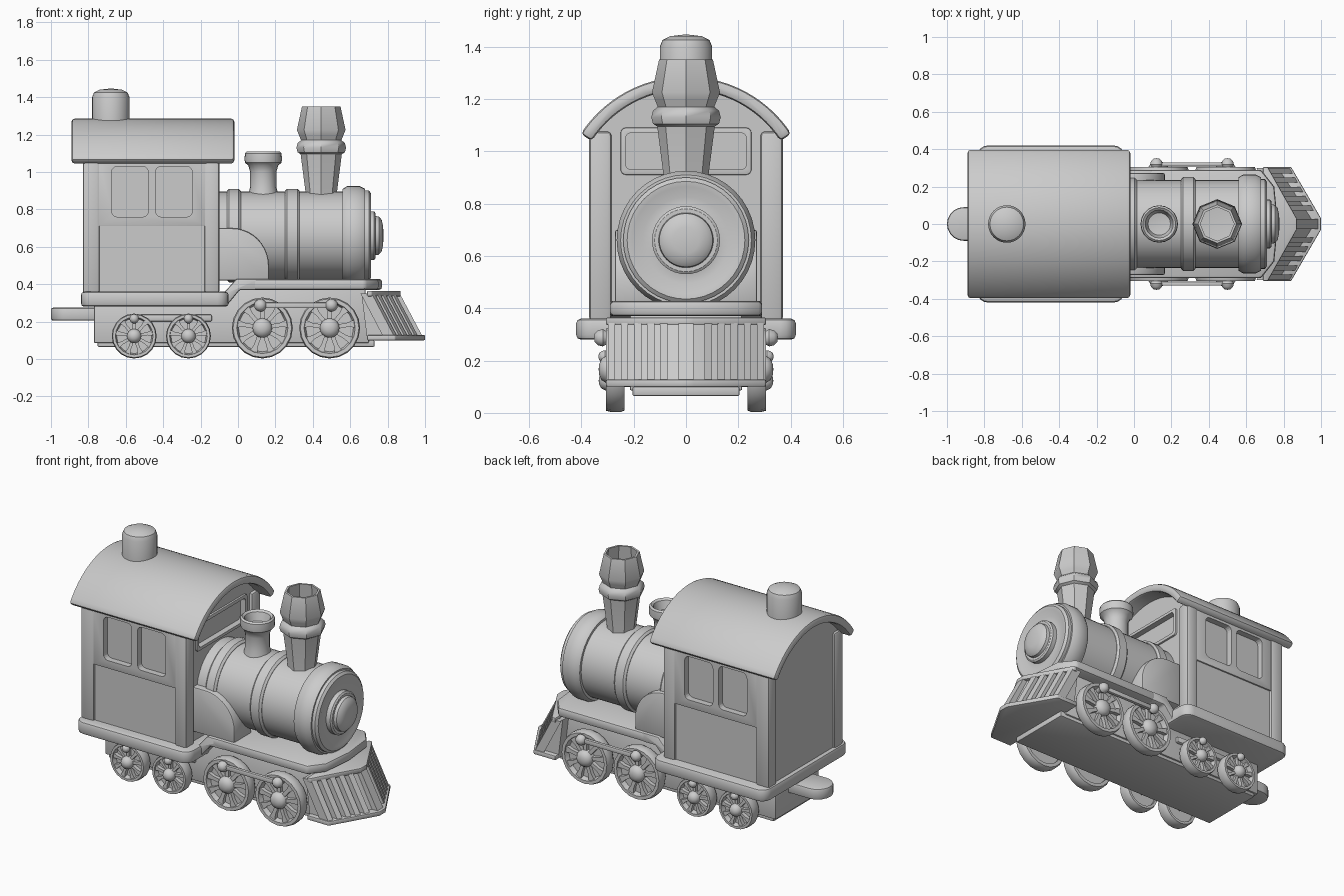
import bpy, bmesh
from math import sin, cos, pi, radians, sqrt
from mathutils import Vector

if "Cube" in bpy.data.objects:
    bpy.data.objects.remove(bpy.data.objects["Cube"])


def finish(name, bm, bev=0, mirror=False, seg=2):
    bmesh.ops.remove_doubles(bm, verts=bm.verts, dist=1e-5)
    bmesh.ops.recalc_face_normals(bm, faces=bm.faces)
    if bev:
        edges = [e for e in bm.edges if e.calc_face_angle(0) > radians(35)]
        bmesh.ops.bevel(bm, geom=edges, offset=bev, segments=seg, profile=0.5,
                        affect='EDGES', clamp_overlap=True)
    me = bpy.data.meshes.new(name)
    bm.to_mesh(me)
    bm.free()
    ob = bpy.data.objects.new(name, me)
    bpy.context.collection.objects.link(ob)
    if mirror:
        m = ob.modifiers.new("mirror", 'MIRROR')
        m.use_axis = (False, True, False)
        m.use_mirror_merge = False
    return ob


def prism(name, pts, axis, a, b, bev=0, mirror=False):
    """Extrude a 2D outline along an axis from a to b."""
    put = {'x': lambda p, h: (h, p[0], p[1]), 'y': lambda p, h: (p[0], h, p[1]),
           'z': lambda p, h: (p[0], p[1], h)}[axis]
    bm = bmesh.new()
    lo = [bm.verts.new(put(p, a)) for p in pts]
    hi = [bm.verts.new(put(p, b)) for p in pts]
    bm.faces.new(lo)
    bm.faces.new(hi)
    for i in range(len(pts)):
        j = (i + 1) % len(pts)
        bm.faces.new((lo[i], lo[j], hi[j], hi[i]))
    return finish(name, bm, bev, mirror)


def lathe(name, prof, axis, c, segs=32, mirror=False):
    """Turn a (radius, height) profile about an axis through c."""
    put = {'x': lambda r, t, h: (h, r * cos(t), r * sin(t)), 'y': lambda r, t, h: (r * cos(t), h, r * sin(t)),
           'z': lambda r, t, h: (r * cos(t), r * sin(t), h)}[axis]
    bm = bmesh.new()
    rings = []
    for r, h in prof:
        if r == 0:
            rings.append([bm.verts.new(Vector(put(0, 0, h)) + Vector(c))] * segs)
        else:
            rings.append([bm.verts.new(Vector(put(r, 2 * pi * i / segs, h)) + Vector(c)) for i in range(segs)])
    for A, B in zip(rings, rings[1:]):
        for i in range(segs):
            j = (i + 1) % segs
            bm.faces.new(list(dict.fromkeys((A[i], A[j], B[j], B[i]))))
    return finish(name, bm, 0, mirror)


def hull(name, pts, mirror=False):
    bm = bmesh.new()
    for p in pts:
        bm.verts.new(p)
    bmesh.ops.convex_hull(bm, input=bm.verts)
    return finish(name, bm, 0, mirror)


def rect(x0, x1, y0, y1, r=0, n=4):
    if not r:
        return [(x0, y0), (x1, y0), (x1, y1), (x0, y1)]
    cs = [(x1 - r, y1 - r), (x0 + r, y1 - r), (x0 + r, y0 + r), (x1 - r, y0 + r)]
    return [(cx + r * cos((q + k / n) * pi / 2), cy + r * sin((q + k / n) * pi / 2))
            for q, (cx, cy) in enumerate(cs) for k in range(n + 1)]


def arc(cx, cy, r, a0, a1, n):
    return [(cx + r * cos(radians(a0 + (a1 - a0) * i / n)), cy + r * sin(radians(a0 + (a1 - a0) * i / n)))
            for i in range(n + 1)]


# Chassis, decks and coupler
prism("chassis", [(-.77, .085), (.70, .085), (.68, .39), (-.02, .39), (-.08, .3), (-.77, .3)], 'y', -.215, .215, .008)
prism("chassis_bottom", rect(-.75, .73, -.205, .205), 'z', .065, .10, .006)
prism("cab_deck", rect(-.84, -.05, -.42, .42, .06), 'z', .28, .36, .018)
prism("deck_step", [(-.1, .285), (-.06, .285), (.01, .37), (.1, .37), (.1, .428), (-.01, .428), (-.07, .36), (-.1, .36)],
      'y', -.29, .29, .01)
prism("front_deck", [(.02, -.29), (.68, -.29), (.75, -.2), (.77, 0), (.75, .2), (.68, .29), (.02, .29)],
      'z', .37, .428, .015)
prism("coupler", [(-.7, -.09)] + arc(-.91, 0, .09, 270, 90, 10) + [(-.7, .09)], 'z', .205, .275, .012)

# Cab with corner posts, raised window panels and recessed windows
a = 36.2
cab = prism("cab_body", [(-.355, .35), (.355, .35)] + arc(0, .805, .44, a, 180 - a, 20), 'x', -.815, -.12)
for i, (x0, x1) in enumerate([(-.83, -.74), (-.18, -.10)]):
    prism(f"corner_post_{i}", rect(x0, x1, .285, .37), 'z', .35, 1.075, .015, True)
panel = prism("window_panel", rect(-.75, -.17, .71, 1.06), 'y', .33, .364, .004, True)
front_panel = prism("front_window_frame", rect(-.25, .25, .91, 1.09, .02), 'x', -.15, -.108, .004)


def cut(target, cutter):
    m = target.modifiers.new("cut", 'BOOLEAN')
    m.operation = 'DIFFERENCE'
    m.object = cutter
    m.solver = 'EXACT'


for i, (x0, x1) in enumerate([(-.675, -.48), (-.44, -.245)]):
    c = prism(f"window_cutter_{i}", rect(x0, x1, .76, 1.03, .03), 'y', .325, .5, 0, True)
    c.hide_render = True
    c.hide_set(True)
    cut(panel, c)
    cut(cab, c)
c = prism("front_window_cutter", rect(-.23, .23, .93, 1.07, .02), 'x', -.145, 0)
c.hide_render = True
c.hide_set(True)
cut(front_panel, c)
cut(cab, c)

# Arched roof and its vent
prism("roof", arc(0, .805, .48, 33, 147, 28) + arc(0, .805, .43, 147, 33, 28), 'x', -.89, -.02, .016)
lathe("roof_vent", [(.1, 1.25), (.1, 1.40), (.09, 1.425), (.06, 1.44), (0, 1.447)], 'z', (-.68, 0, 0))

# Boiler, bands, front door
bc = (0, 0, .66)
lathe("boiler", [(0, -.14), (.235, -.14), (.235, .69), (0, .69)], 'x', bc, 40)


def band(name, x0, x1, r):
    lathe(name, [(.22, x0), (r - .012, x0), (r, x0 + .012), (r, x1 - .012), (r - .012, x1), (.22, x1)], 'x', bc, 40)


band("rear_band", -.06, .015, .25)
band("middle_band", .25, .33, .25)
lathe("front_ring", [(.22, .56), (.25, .56), (.265, .585), (.265, .65), (.25, .68), (.22, .68)], 'x', bc, 40)
lathe("boiler_door", [(.24, .66), (.24, .70), (.225, .712), (.205, .71), (.165, .695), (.13, .70), (.13, .728),
                      (.12, .735), (.105, .735), (.102, .753), (.085, .768), (.05, .776), (0, .778)], 'x', bc, 40)
prism("firebox_fender", [(-.13, .42), (.165, .42), (.165, .5)] + arc(-.035, .5, .2, 0, 90, 10) + [(-.13, .7)],
      'y', .1, .272, .01, True)

# Steam dome funnel and octagonal chimney
lathe("small_funnel", [(.085, .86), (.07, .92), (.07, 1.0), (.08, 1.035), (.098, 1.05), (.1, 1.07), (.098, 1.1),
                       (.088, 1.11), (.075, 1.1), (.06, 1.05), (0, 1.04)], 'z', (.135, 0, 0), 20)
lathe("chimney", [(.085, .84), (.085, .9), (.11, 1.095), (.126, 1.105), (.133, 1.13), (.126, 1.155), (.108, 1.17),
                  (.118, 1.195), (.13, 1.225), (.103, 1.35), (.09, 1.35), (.1, 1.26), (0, 1.25)], 'z', (.445, 0, 0), 8)


# Wheels with spokes, hubs and crank pins
def wheel(name, x, R):
    c = (x, 0, R + .003)
    lathe(name, [(0, .25), (.82 * R, .25), (.82 * R, .235), (.95 * R, .235), (R, .25), (R, .285), (.96 * R, .305),
                 (.84 * R, .305), (.78 * R, .275), (0, .275)], 'y', c, 20, True)
    lathe(name + "_hub", [(.32 * R, .26), (.32 * R, .305), (.25 * R, .323), (.12 * R, .332), (0, .334)],
          'y', c, 16, True)
    lathe(name + "_axle", [(0, 0), (.2 * R, 0), (.2 * R, .26), (0, .26)], 'y', c, 12, True)
    for k in range(9):
        t = pi / 2 + 2 * pi * k / 9
        pts = [(c[0] + R * (u * cos(t) - v * sin(t)), c[2] + R * (u * sin(t) + v * cos(t)))
               for u, v in [(.2, -.07), (.6, -.07), (.88, -.14), (.88, .14), (.6, .07), (.2, .07)]]
        prism(f"{name}_spoke_{k}", pts, 'y', .265, .298, 0, True)


def pin(name, x, z, r, y):
    lathe(name, [(r * .6, .27), (r * .6, y - 1.7 * r), (r, y - r), (r * .85, y - r * .45), (r * .5, y - r * .1),
                 (0, y)], 'y', (x, 0, z), 14, True)


for i, x in enumerate((.13, .49)):
    wheel(f"drive_wheel_{i}", x, .163)
    pin(f"drive_pin_{i}", x + (-.01, .01)[i], .287, .034, .352)
for i, x in enumerate((-.555, -.265)):
    wheel(f"small_wheel_{i}", x, .12)
    pin(f"small_pin_{i}", x, .215, .025, .335)
prism("coupling_rod", rect(.12, .5, .272, .302), 'y', .308, .33, .006, True)
prism("small_wheel_bar", rect(-.56, -.14, .2, .238), 'y', .2, .235, .008, True)


# Wedge-shaped cow catcher: two rims, a recessed core and slanted slats
def plan(corner, tip, w=.305, back=.69):
    return [(back, -w), (corner, -w), (tip, -.03), (tip, .03), (corner, w), (back, w)]


prism("catcher_bottom_rim", plan(.84, 1.0), 'z', .10, .128, .006)
prism("catcher_top_rim", plan(.715, .87), 'z', .335, .365, .006)
hull("catcher_core", [(x, y, .11) for x, y in plan(.795, .955, .275)]
     + [(x, y, .35) for x, y in plan(.68, .835, .275, .66)])


def slat(name, y, w, mirror=True):
    pts = []
    for z, corner, tip in ((.115, .835, .99), (.35, .712, .865)):
        for yy in (y - w, y + w):
            f = min(1, max(0, (abs(yy) - .03) / .275))
            x = tip + (corner - tip) * f
            pts += [(x, yy, z), (x - .06, yy, z)]
    hull(name, pts, mirror)


slat("catcher_slat_middle", 0, .028, False)
for i in range(5):
    slat(f"catcher_slat_{i}", .085 + i * .05, .014)

# Smooth shading with crisp edges
bpy.ops.object.select_all(action='DESELECT')
for ob in bpy.data.objects:
    if ob.type == 'MESH' and not ob.hide_render:
        ob.select_set(True)
        bpy.context.view_layer.objects.active = ob
bpy.ops.object.shade_smooth_by_angle(angle=radians(35))
